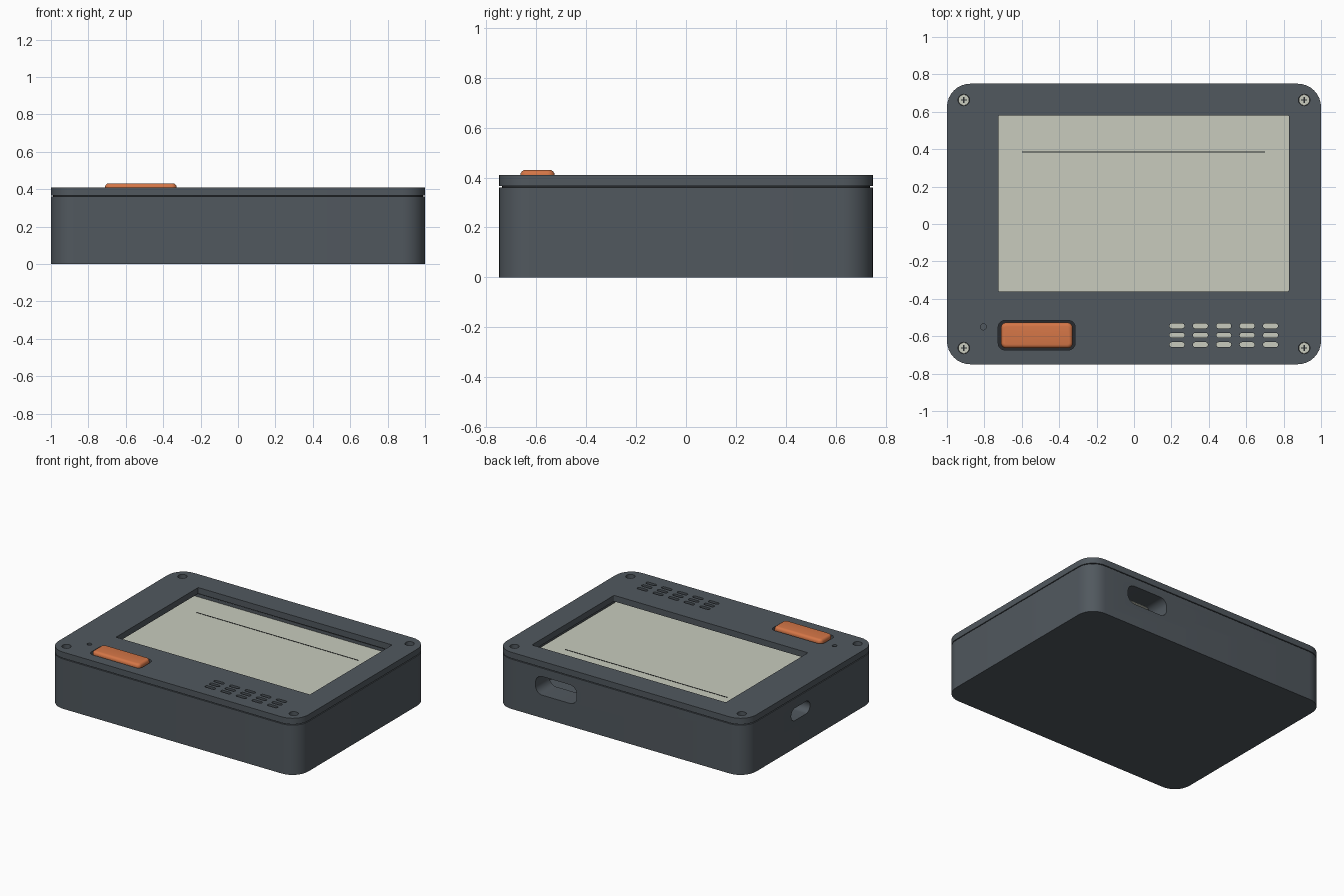
import bpy, bmesh, math
from mathutils import Vector

if "Cube" in bpy.data.objects:
    bpy.data.objects.remove(bpy.data.objects["Cube"])


def material(name, rgb):
    m = bpy.data.materials.new(name)
    m.diffuse_color = (*rgb, 1)
    m.use_nodes = True
    m.node_tree.nodes["Principled BSDF"].inputs["Base Color"].default_value = m.diffuse_color
    return m


GREY = material("slate grey", (0.082, 0.098, 0.113))
PALE = material("pale grey green", (0.58, 0.60, 0.51))
ORANGE = material("orange", (0.66, 0.18, 0.062))
DARK = material("near black", (0.02, 0.023, 0.026))


def add_prism(bm, a, b, r, lo, hi, axis="z", seg=8):
    """Rounded rectangle from corner a to corner b, extruded from lo to hi along an axis."""
    (x0, y0), (x1, y1) = a, b
    centres = [(x1 - r, y1 - r), (x0 + r, y1 - r), (x0 + r, y0 + r), (x1 - r, y0 + r)]
    pts = []
    for i, (cx, cy) in enumerate(centres):
        for k in range(seg + 1):
            t = math.pi / 2 * (i + k / seg)
            pts.append((cx + r * math.cos(t), cy + r * math.sin(t)))

    def place(u, v, w):
        return Vector({"z": (u, v, w), "y": (u, w, v), "x": (w, u, v)}[axis])

    low = [bm.verts.new(place(u, v, lo)) for u, v in pts]
    top = [bm.verts.new(place(u, v, hi)) for u, v in pts]
    n = len(pts)
    bm.faces.new(low[::-1])
    bm.faces.new(top)
    for i in range(n):
        j = (i + 1) % n
        bm.faces.new((low[i], low[j], top[j], top[i]))
    bmesh.ops.remove_doubles(bm, verts=low + top, dist=1e-5)


def make(name, prisms, mat):
    bm = bmesh.new()
    for p in prisms:
        add_prism(bm, *p)
    bmesh.ops.recalc_face_normals(bm, faces=bm.faces)
    me = bpy.data.meshes.new(name)
    bm.to_mesh(me)
    bm.free()
    me.materials.append(mat)
    ob = bpy.data.objects.new(name, me)
    bpy.context.collection.objects.link(ob)
    return ob


def activate(ob):
    bpy.ops.object.select_all(action="DESELECT")
    ob.select_set(True)
    bpy.context.view_layer.objects.active = ob


def cut(ob, prisms):
    for i, p in enumerate(prisms):
        tool = make("cutter", [p], GREY)
        tool.hide_render = True
        mod = ob.modifiers.new("cut", "BOOLEAN")
        mod.operation, mod.solver, mod.object = "DIFFERENCE", "EXACT", tool
        activate(ob)
        bpy.ops.object.modifier_apply(modifier=mod.name)
        bpy.data.objects.remove(tool)


def smooth(ob):
    activate(ob)
    bpy.ops.object.shade_smooth_by_angle(angle=math.radians(30))


def disc(x, y, r, lo, hi):
    return ((x - r, y - r), (x + r, y + r), r * 0.999, lo, hi, "z", 5)


screws = [(sx * 0.91, sy * 0.663) for sx in (-1, 1) for sy in (-1, 1)]
grille = [(0.23 + 0.125 * i, -0.545 - 0.05 * j) for i in range(5) for j in range(3)]

# Hollow lower case with a port in the back and one in the left side
case = make("lower_case", [((-1, -0.75), (1, 0.75), 0.125, 0, 0.36)], GREY)
cut(case, [
    ((-0.86, -0.69), (0.86, 0.59), 0.03, 0.05, 0.5),
    ((0.35, 0.165), (0.68, 0.30), 0.055, 0.5, 0.9, "y"),
    ((0.01, 0.20), (0.225, 0.29), 0.043, -1.1, -0.8, "x"),
])
smooth(case)

# Inset lip that leaves the seam under the lid
lip = make("seam_lip", [((-0.988, -0.738), (0.988, 0.738), 0.115, 0.355, 0.37)], DARK)
cut(lip, [((-0.86, -0.69), (0.86, 0.59), 0.03, 0.3, 0.5)])
smooth(lip)

# Lid with openings for screen, button, indicator, screws and speaker grille
lid = make("lid", [((-1, -0.75), (1, 0.75), 0.125, 0.366, 0.41)], GREY)
openings = [
    ((-0.725, -0.36), (0.828, 0.58), 0.006, 0.3, 0.5),
    ((-0.726, -0.673), (-0.315, -0.516), 0.035, 0.3, 0.5),
    disc(-0.805, -0.55, 0.016, 0.395, 0.5),
]
openings += [disc(x, y, 0.031, 0.3, 0.5) for x, y in screws]
openings += [((x - 0.04, y - 0.013), (x + 0.04, y + 0.013), 0.0125, 0.3, 0.5, "z", 4)
             for x, y in grille]
cut(lid, openings)
smooth(lid)

# Screen panel and its thin printed line
make("screen", [((-0.80, -0.42), (0.85, 0.589), 0.01, 0.30, 0.337)], PALE)
make("screen_line", [((-0.60, 0.382), (0.70, 0.387), 0.001, 0.336, 0.339)], DARK)

# Speaker plate behind the grille
make("speaker_plate", [((0.17, -0.68), (0.80, -0.50), 0.03, 0.27, 0.29)], PALE)

# Soft-edged push button
button = make("push_button", [((-0.711, -0.664), (-0.328, -0.527), 0.028, 0.32, 0.431)], ORANGE)
bm = bmesh.new()
bm.from_mesh(button.data)
rim = [e for e in bm.edges if all(v.co.z > 0.42 for v in e.verts)]
bmesh.ops.bevel(bm, geom=rim, offset=0.02, segments=4, profile=0.5, affect="EDGES")
bm.to_mesh(button.data)
bm.free()
smooth(button)

# Dark ledge below the button gap
make("button_ledge", [((-0.75, -0.685), (-0.29, -0.50), 0.02, 0.33, 0.362)], DARK)

# Recessed corner screws with cross slots
heads = make("screw_heads", [disc(x, y, 0.029, 0.362, 0.382) for x, y in screws], PALE)
smooth(heads)
slots = []
for x, y in screws:
    for w, h in ((0.016, 0.003), (0.003, 0.016)):
        slots.append(((x - w, y - h), (x + w, y + h), 0.001, 0.381, 0.3835 + w / 50, "z", 1))
make("screw_slots", slots, DARK)
